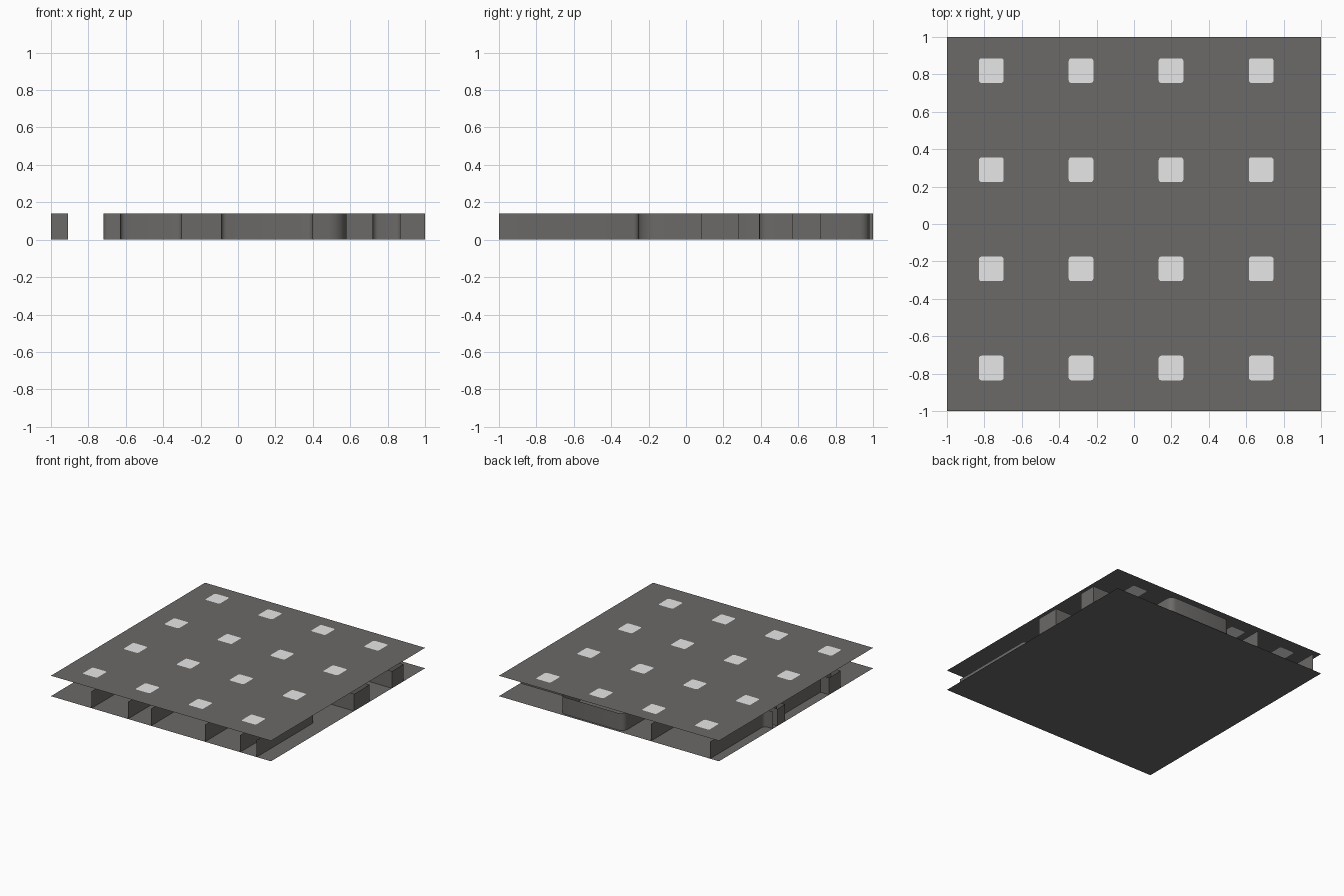
import bpy, bmesh, math
from mathutils import Vector

if "Cube" in bpy.data.objects:
    bpy.data.objects.remove(bpy.data.objects["Cube"])

H = 0.14         # wall height
CEILING = 0.168  # ceiling height, slightly above the walls


def material(name, rgb):
    m = bpy.data.materials.new(name)
    m.diffuse_color = (*rgb, 1)
    m.use_nodes = True
    m.node_tree.nodes["Principled BSDF"].inputs["Base Color"].default_value = m.diffuse_color
    return m


grey = material("warm_grey", (0.146, 0.142, 0.136))
white = material("lamp_white", (0.80, 0.80, 0.80))


def finish(name, bm, mat):
    me = bpy.data.meshes.new(name)
    bm.to_mesh(me)
    bm.free()
    me.materials.append(mat)
    ob = bpy.data.objects.new(name, me)
    bpy.context.collection.objects.link(ob)
    return ob


def slab(name, z):
    bm = bmesh.new()
    bmesh.ops.create_grid(bm, x_segments=1, y_segments=1, size=1.0)
    bmesh.ops.translate(bm, verts=bm.verts, vec=(0, 0, z))
    return finish(name, bm, grey)


def rounded(pts, closed, r, seg=4):
    """Replace the corners of a plan path by small arcs."""
    out, n = [], len(pts)
    for i, p in enumerate(pts):
        p = Vector(p)
        if not closed and i in (0, n - 1):
            out.append(p)
            continue
        a, b = Vector(pts[i - 1]), Vector(pts[(i + 1) % n])
        p0, p1 = p + (a - p).normalized() * r, p + (b - p).normalized() * r
        centre = p0 + p1 - p
        for s in range(seg + 1):
            t = s / seg * math.pi / 2
            out.append(centre + (p0 - centre) * math.cos(t) + (p1 - centre) * math.sin(t))
    return out


def wall(name, pts, closed=False, r=0.0):
    """Thin upright sheet following a plan path."""
    if r:
        pts = rounded(pts, closed, r)
    bm = bmesh.new()
    low = [bm.verts.new((x, y, 0)) for x, y in pts]
    top = [bm.verts.new((x, y, H)) for x, y in pts]
    n = len(pts)
    for i in range(n if closed else n - 1):
        j = (i + 1) % n
        f = bm.faces.new((low[i], low[j], top[j], top[i]))
        f.smooth = r > 0
    return finish(name, bm, grey)


def box_plan(x0, x1, y0, y1):
    return [(x0, y0), (x1, y0), (x1, y1), (x0, y1)]


# Floor and ceiling sheets
slab("floor", 0.0)
slab("ceiling", CEILING)

# Rooms opening onto the front edge
wall("front_right_room", [(0.87, -1), (0.87, -0.25), (0.72, -0.25), (0.72, -1)], r=0.03)
wall("front_middle_room", [(0.40, -1), (0.40, -0.5), (-0.09, -0.5), (-0.09, -1)], r=0.03)
wall("front_left_room", [(-0.30, -1), (-0.30, -0.45), (-0.63, -0.45), (-0.63, -1)], r=0.03)

# Blocks reaching the right edge
wall("right_block_near", box_plan(0.58, 1, 0.08, 0.28), closed=True)
wall("right_block_far", box_plan(0.58, 1, 0.57, 0.72), closed=True)

# Large block along the back edge, with rounded corners
wall("back_block", box_plan(-0.12, 0.46, 0.39, 0.98), closed=True, r=0.05)
wall("back_partition", [(-0.38, 1), (-0.38, 0.6), (-0.72, 0.6), (-0.72, 0.1), (-0.38, 0.1)], r=0.03)

# Walls on the left edge
wall("left_back_wall", [(-0.92, 1), (-0.92, 0.30), (-1, 0.30)], r=0.03)
wall("left_block", [(-0.92, 0.24), (-1, 0.24), (-1, 0.14), (-0.92, 0.14),
                    (-0.92, -0.43), (-1, -0.43), (-1, -0.58), (-0.91, -0.58), (-0.91, 0.24)])

# Central partitions
wall("central_partition", [(-0.5, -0.12), (0.14, -0.12), (0.14, 0.20)], r=0.05)
wall("central_cross_wall", [(0.14, -0.25), (0.58, -0.25), (0.58, 0.08)], r=0.1)


# Ceiling lamps: flat rounded panels showing on both sides of the ceiling
def lamp(name, cx, cy, half=0.066, r=0.014):
    bm = bmesh.new()
    for side in (1, -1):
        ring = [bm.verts.new((cx + p.x, cy + p.y, CEILING + side * 0.001))
                for p in rounded(box_plan(-half, half, -half, half), True, r, 3)]
        f = bm.faces.new(ring)
        if side < 0:
            f.normal_flip()
    finish(name, bm, white)


for i, x in enumerate((-0.763, -0.283, 0.198, 0.680)):
    for j, y in enumerate((-0.77, -0.24, 0.29, 0.82)):
        lamp(f"ceiling_lamp_{i}_{j}", x, y)
